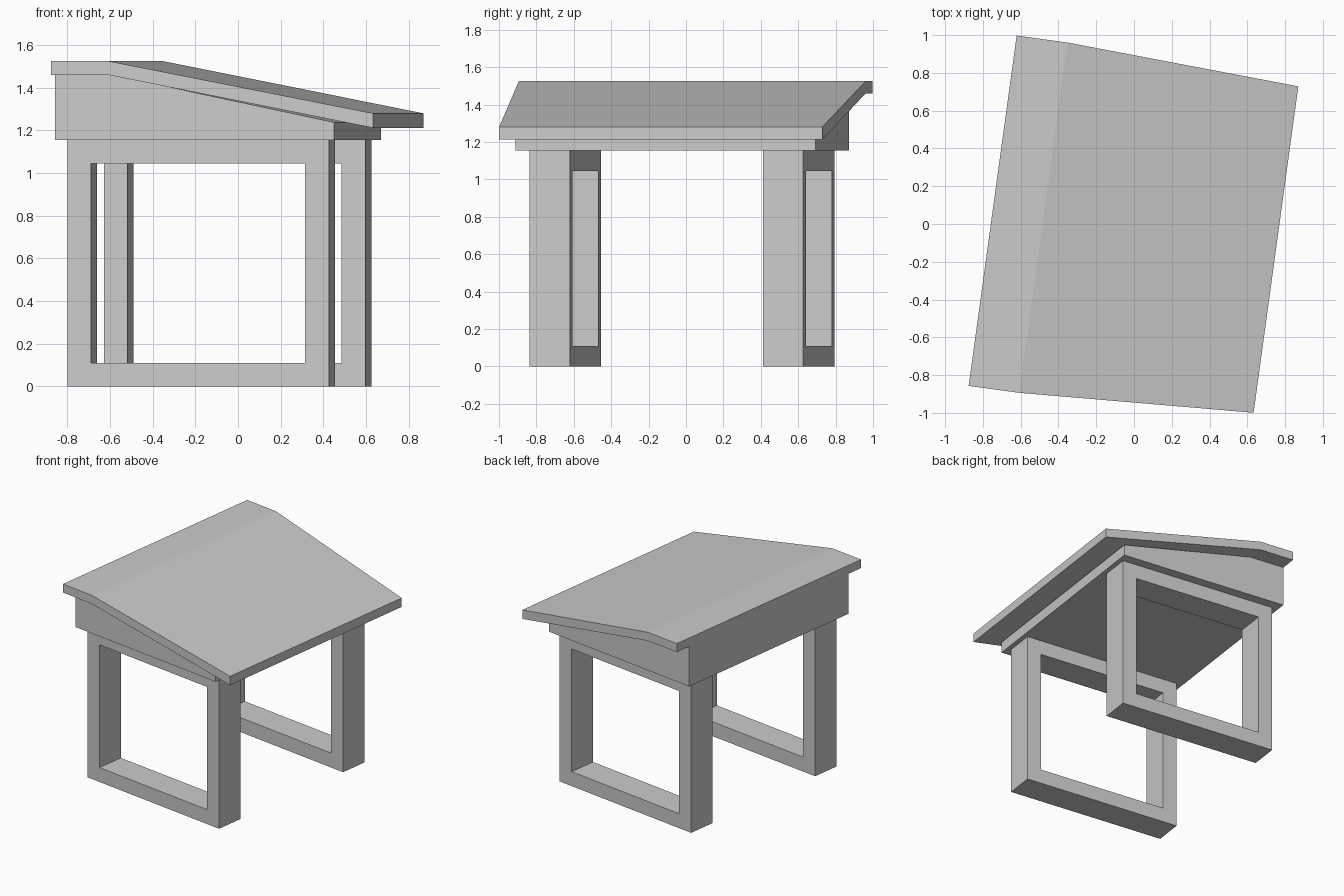
import bpy, bmesh, math

if "Cube" in bpy.data.objects:
    bpy.data.objects.remove(bpy.data.objects["Cube"])

TURN = math.radians(-7.8)   # whole desk is turned about z
MID = -0.032                # desk centre line in its own frame


def finish(name, bm):
    bmesh.ops.recalc_face_normals(bm, faces=bm.faces)
    mesh = bpy.data.meshes.new(name)
    bm.to_mesh(mesh)
    bm.free()
    ob = bpy.data.objects.new(name, mesh)
    ob.rotation_euler.z = TURN
    bpy.context.collection.objects.link(ob)
    return ob


def loft(name, sections):
    """Solid along local x; each section is (x, half width, bottom, top)."""
    bm = bmesh.new()
    rings = [[bm.verts.new((x, MID + sy * w, z))
              for sy, z in ((-1, b), (1, b), (1, t), (-1, t))]
             for x, w, b, t in sections]
    for a, c in zip(rings, rings[1:]):
        for i in range(4):
            j = (i + 1) % 4
            bm.faces.new((a[i], a[j], c[j], c[i]))
    bm.faces.new(rings[0])
    bm.faces.new(rings[-1])
    return finish(name, bm)


def leg_frame(name, y0, y1):
    """Rectangular ring frame with thickness from y0 to y1."""
    def rect(x0, x1, z0, z1):
        return [(x0, z0), (x1, z0), (x1, z1), (x0, z1)]
    outer = rect(-0.702, 0.535, 0.0, 1.155)
    inner = rect(-0.59, 0.422, 0.11, 1.045)
    bm = bmesh.new()
    loops = [[bm.verts.new((x, y, z)) for x, z in loop]
             for loop, y in ((outer, y0), (outer, y1), (inner, y1), (inner, y0))]
    for k in range(4):
        a, b = loops[k], loops[(k + 1) % 4]
        for i in range(4):
            j = (i + 1) % 4
            bm.faces.new((a[i], a[j], b[j], b[i]))
    return finish(name, bm)


# Lid: level strip at the back edge, then a tapering slope
loft("desk_lid", [(-0.751, 0.936, 1.46, 1.525),
                  (-0.48, 0.936, 1.46, 1.525),
                  (0.763, 0.872, 1.212, 1.28)])

# Storage box under the lid
loft("storage_box", [(-0.75, 0.81, 1.155, 1.46),
                     (-0.48, 0.81, 1.155, 1.46),
                     (0.57, 0.81, 1.155, 1.238)])

# Two leg frames mirrored about the centre line
for name, side in (("front_leg_frame", -1), ("back_leg_frame", 1)):
    leg_frame(name, MID + side * 0.522, MID + side * 0.738)
